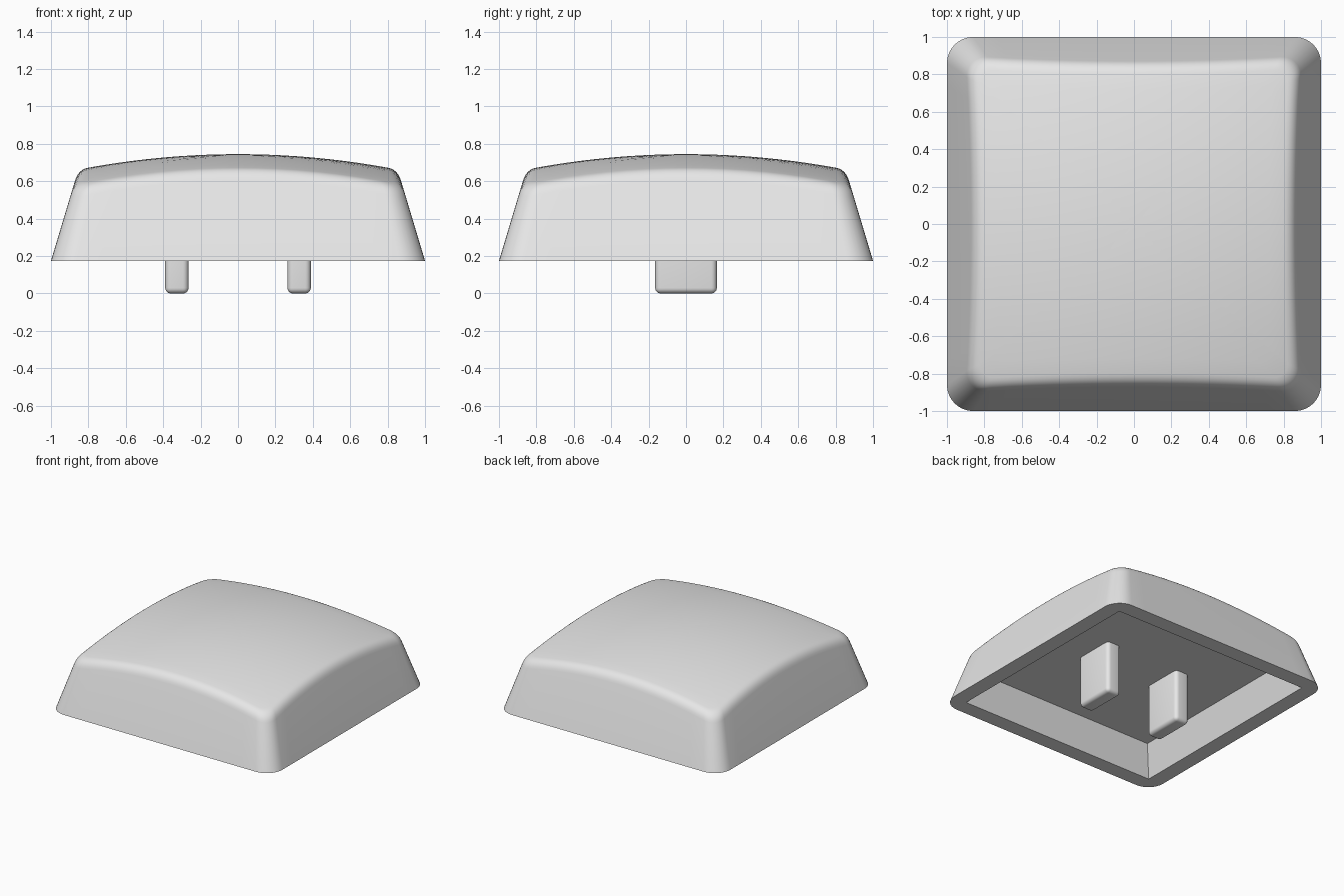
import bpy, bmesh, math
from mathutils import Vector

if "Cube" in bpy.data.objects:
    bpy.data.objects.remove(bpy.data.objects["Cube"])

BASE_Z, CEILING_Z = 0.175, 0.415
ARC, SIDE = 8, 14          # segments per corner and per side

grey = bpy.data.materials.new("light grey")
grey.diffuse_color = (0.8, 0.8, 0.8, 1)
grey.use_nodes = True
grey.node_tree.nodes["Principled BSDF"].inputs["Base Color"].default_value = grey.diffuse_color


def ring(h, r):
    """Points of a rounded square with half size h and corner radius r."""
    arcs = []
    for q in range(4):
        a0 = q * math.pi / 2
        sx, sy = ((1, 1), (-1, 1), (-1, -1), (1, -1))[q]
        c = Vector((sx * (h - r), sy * (h - r)))
        arcs.append([c + r * Vector((math.cos(a0 + math.pi / 2 * k / ARC),
                                     math.sin(a0 + math.pi / 2 * k / ARC)))
                     for k in range(ARC + 1)])
    pts = []
    for q in range(4):
        end, start = arcs[q][-1], arcs[(q + 1) % 4][0]
        pts += arcs[q] + [end.lerp(start, k / SIDE) for k in range(1, SIDE)]
    return pts


COUNT = len(ring(1, 0.14))


def dome(p):
    return 0.745 - 0.113 * (p.x ** 2 + p.y ** 2)


def wall_size(z):
    """Half size and corner radius of the sloping wall at height z."""
    return 1 - 0.30 * (z - BASE_Z), 0.14 - 0.09 * (z - BASE_Z)


def wall_point(i, drop, inset=0.0):
    """Wall point i at the given distance below the dome."""
    z = 0.65
    for _ in range(4):
        h, r = wall_size(z)
        p = ring(h - inset, r - inset * 0.6)[i]
        z = dome(p) - drop
    return Vector((p.x, p.y, z))


def finish(name, bm):
    bmesh.ops.recalc_face_normals(bm, faces=bm.faces)
    mesh = bpy.data.meshes.new(name)
    bm.to_mesh(mesh)
    bm.free()
    mesh.materials.append(grey)
    obj = bpy.data.objects.new(name, mesh)
    bpy.context.collection.objects.link(obj)
    return obj


def smooth(obj):
    bpy.ops.object.select_all(action='DESELECT')
    obj.select_set(True)
    bpy.context.view_layer.objects.active = obj
    bpy.ops.object.shade_smooth_by_angle(angle=math.radians(35))


# Cap: cavity, rim, sloping walls, rounded top edge and domed top as loops
def flat(h, r, z):
    return [Vector((p.x, p.y, z)) for p in ring(h, r)]


loops = [flat(0.80, 0, CEILING_Z), flat(0.875, 0, BASE_Z), flat(1, 0.14, BASE_Z)]
low = [wall_point(i, 0.055) for i in range(COUNT)]
crease = [wall_point(i, 0) for i in range(COUNT)]
top = [wall_point(i, 0, 0.05) for i in range(COUNT)]
for k in range(7):
    t = k / 6
    loops.append([a * (1 - t) ** 2 + b * 2 * t * (1 - t) + c * t * t
                  for a, b, c in zip(low, crease, top)])
for k in range(9, 0, -1):
    scaled = [p * (k / 10) for p in top]
    loops.append([Vector((p.x, p.y, dome(p))) for p in scaled])

bm = bmesh.new()
rows = [[bm.verts.new(p) for p in loop] for loop in loops]
for a, b in zip(rows, rows[1:]):
    for i in range(COUNT):
        j = (i + 1) % COUNT
        bm.faces.new((a[i], a[j], b[j], b[i]))
bm.faces.new(rows[0])
centre = bm.verts.new((0, 0, 0.745))
for i in range(COUNT):
    bm.faces.new((rows[-1][i], rows[-1][(i + 1) % COUNT], centre))
bmesh.ops.remove_doubles(bm, verts=bm.verts, dist=1e-5)
smooth(finish("cap", bm))

# Two rounded prongs under the cap
for side, name in ((-1, "left_prong"), (1, "right_prong")):
    bm = bmesh.new()
    bmesh.ops.create_cube(bm, size=1)
    for v in bm.verts:
        v.co = (side * 0.327 + v.co.x * 0.125, v.co.y * 0.33, (v.co.z + 0.5) * 0.45)
    bmesh.ops.bevel(bm, geom=bm.edges[:], offset=0.03, segments=5,
                    profile=0.5, affect='EDGES')
    smooth(finish(name, bm))
